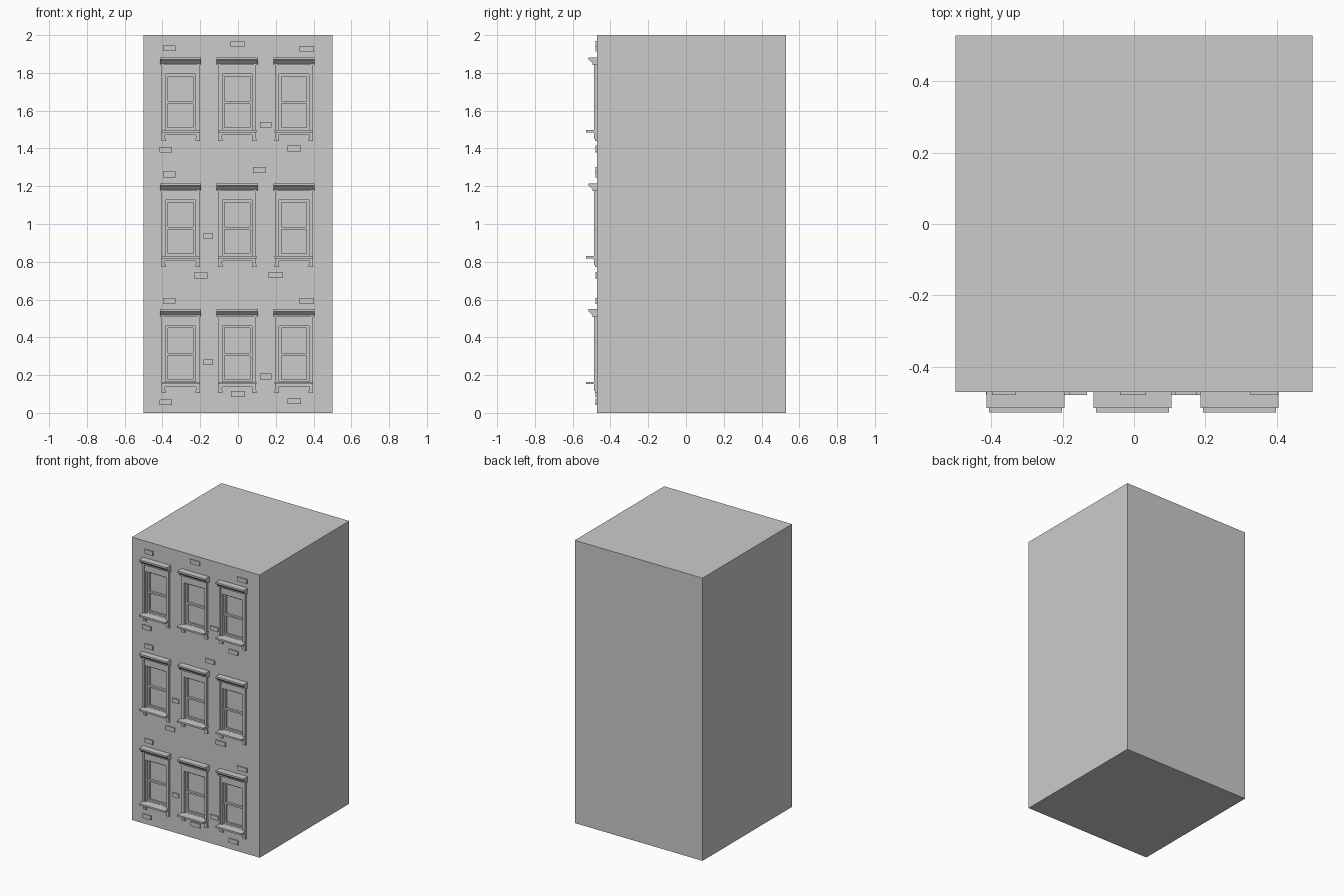
import bpy, bmesh
from mathutils import Matrix, Vector

if "Cube" in bpy.data.objects:
    bpy.data.objects.remove(bpy.data.objects["Cube"], do_unlink=True)

# One plain colour for everything
stone = bpy.data.materials.new("light_grey_stone")
tone = (0.6, 0.6, 0.6, 1)
stone.diffuse_color = tone
stone.use_nodes = True
stone.node_tree.nodes["Principled BSDF"].inputs["Base Color"].default_value = tone

WALL, BACK = -0.471, 0.529


def add_box(bm, x0, x1, y0, y1, z0, z1):
    low, high = Vector((x0, y0, z0)), Vector((x1, y1, z1))
    place = Matrix.Translation((low + high) / 2) @ Matrix.Diagonal((*(high - low), 1))
    bmesh.ops.create_cube(bm, size=1, matrix=place)


def add_profile(bm, points, half):
    """Extrude a (y, z) outline along x, from -half to half."""
    face = bm.faces.new([bm.verts.new((-half, y, z)) for y, z in points])
    out = bmesh.ops.extrude_face_region(bm, geom=[face])["geom"]
    verts = [v for v in out if isinstance(v, bmesh.types.BMVert)]
    bmesh.ops.translate(bm, verts=verts, vec=(2 * half, 0, 0))


def to_mesh(bm, name):
    bmesh.ops.recalc_face_normals(bm, faces=bm.faces)
    mesh = bpy.data.meshes.new(name)
    bm.to_mesh(mesh)
    bm.free()
    mesh.materials.append(stone)
    return mesh


def place(mesh, name, location=(0, 0, 0)):
    ob = bpy.data.objects.new(name, mesh)
    ob.location = location
    bpy.context.collection.objects.link(ob)
    return ob


# Window grid: column centres and the height of each cornice top
columns = {"right": -0.304, "middle": -0.004, "left": 0.296}
rows = {"lower": 0.549, "centre": 1.215, "upper": 1.882}

# Opening, measured down from the cornice top
HALF, TOP, BOTTOM, MID = 0.079, -0.088, -0.384, -0.238
RECESS = -0.45

# Building block with recessed openings
bm = bmesh.new()
add_box(bm, -0.5, 0.5, WALL, BACK, 0, 2)
building = place(to_mesh(bm, "building_block"), "building_block")
bm = bmesh.new()
for x in columns.values():
    for z in rows.values():
        add_box(bm, x - HALF, x + HALF, WALL - 0.1, RECESS, z + BOTTOM, z + TOP)
cutter = place(to_mesh(bm, "opening_cutter"), "opening_cutter")
cutter.hide_render = True
cutter.hide_viewport = True
cut = building.modifiers.new("openings", "BOOLEAN")
cut.operation = "DIFFERENCE"
cut.solver = "EXACT"
cut.object = cutter

parts = {}

# Cornice: a vertical lip over a sloped moulding
bm = bmesh.new()
add_profile(bm, [(WALL + 0.005, 0), (-0.516, 0), (-0.516, -0.012), (-0.508, -0.018),
                 (-0.494, -0.032), (-0.494, -0.041), (WALL + 0.005, -0.041)], 0.109)
parts["cornice"] = to_mesh(bm, "cornice")

# Casing: header, jambs with raised outer trim, legs and feet
bm = bmesh.new()
add_box(bm, -0.1, 0.1, -0.484, WALL, TOP, -0.041)
for s in (-1, 1):
    def side(a, b, front, z0, z1):
        add_box(bm, min(s * a, s * b), max(s * a, s * b), front, WALL, z0, z1)
    side(HALF, 0.1, -0.484, -0.412, TOP)
    side(0.09, 0.1, -0.488, -0.412, -0.041)
    side(0.082, 0.1, -0.486, -0.432, -0.412)
    side(0.078, 0.102, -0.483, -0.443, -0.43)
parts["casing"] = to_mesh(bm, "casing")

# Sill board with the apron below it
bm = bmesh.new()
add_box(bm, -0.102, 0.102, -0.529, RECESS, -0.397, -0.385)
add_box(bm, -0.1, 0.1, -0.488, WALL, -0.412, -0.397)
parts["sill"] = to_mesh(bm, "sill")

# Sashes: the upper one sits in front of the lower one
for name, front, z0, z1 in (("upper_sash", -0.466, MID - 0.006, TOP),
                            ("lower_sash", -0.46, BOTTOM, MID + 0.006)):
    bm = bmesh.new()
    rail = 0.012
    for s in (-1, 1):
        edge, inner = s * HALF, s * (HALF - rail)
        add_box(bm, min(edge, inner), max(edge, inner), front, RECESS, z0, z1)
    inside = HALF - rail
    add_box(bm, -inside, inside, front, RECESS, z0, z0 + rail)
    add_box(bm, -inside, inside, front, RECESS, z1 - rail, z1)
    parts[name] = to_mesh(bm, name)

for row, z in rows.items():
    for column, x in columns.items():
        for part, mesh in parts.items():
            place(mesh, f"{row}_{column}_{part}", (x, 0, z))

# Loose bricks standing proud of the wall: x, z, width
bricks = [(-0.365, 1.93, 0.066), (-0.003, 1.955, 0.073), (0.365, 1.928, 0.077),
          (0.147, 1.526, 0.06), (-0.382, 1.393, 0.066), (0.298, 1.4, 0.07),
          (-0.365, 1.262, 0.066), (0.114, 1.286, 0.07), (-0.157, 0.936, 0.05),
          (-0.197, 0.727, 0.07), (0.198, 0.73, 0.074), (-0.365, 0.593, 0.066),
          (0.365, 0.592, 0.077), (-0.157, 0.268, 0.05), (0.147, 0.193, 0.06),
          (0, 0.1, 0.075), (-0.382, 0.056, 0.066), (0.298, 0.062, 0.07)]
bm = bmesh.new()
for x, z, w in bricks:
    add_box(bm, x - w / 2, x + w / 2, -0.479, WALL + 0.003, z - 0.015, z + 0.015)
place(to_mesh(bm, "accent_bricks"), "accent_bricks")
